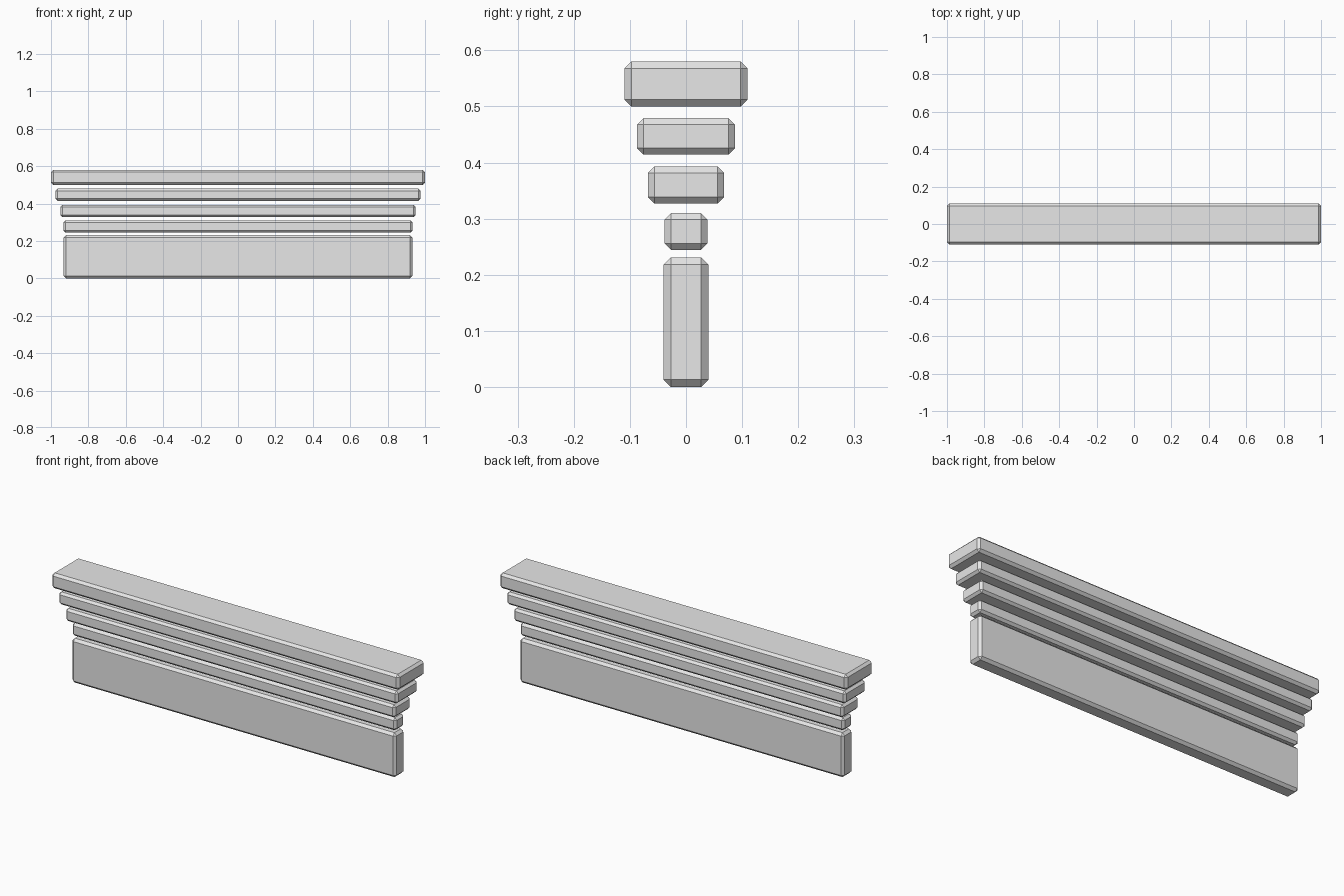
import bpy
import bmesh

default = bpy.data.objects.get("Cube")
if default:
    bpy.data.objects.remove(default, do_unlink=True)

# Single grey stone colour
stone = bpy.data.materials.new("light_grey_stone")
stone.use_nodes = True
GREY = (0.8, 0.8, 0.8, 1)
stone.diffuse_color = GREY
stone.node_tree.nodes["Principled BSDF"].inputs["Base Color"].default_value = GREY


def slab(name, half_x, half_y, bottom, top, chamfer):
    """Chamfered block centred in plan, spanning bottom to top."""
    bm = bmesh.new()
    bmesh.ops.create_cube(bm, size=2)
    half_z = (top - bottom) / 2
    bmesh.ops.scale(bm, vec=(half_x, half_y, half_z), verts=bm.verts)
    bmesh.ops.bevel(bm, geom=bm.edges[:], offset=chamfer, segments=1,
                    affect='EDGES', profile=0.5)
    mesh = bpy.data.meshes.new(name)
    bm.to_mesh(mesh)
    bm.free()
    mesh.materials.append(stone)
    obj = bpy.data.objects.new(name, mesh)
    obj.location.z = (top + bottom) / 2
    bpy.context.collection.objects.link(obj)


# Tall base panel, then four mouldings stepping outward to the cap
slab("base_panel", 0.933, 0.04, 0, 0.231, 0.013)
slab("lower_moulding", 0.933, 0.038, 0.244, 0.31, 0.0115)
slab("middle_moulding", 0.949, 0.068, 0.327, 0.393, 0.0115)
slab("upper_moulding", 0.976, 0.087, 0.414, 0.479, 0.0115)
slab("top_cap", 1.0, 0.11, 0.5, 0.58, 0.0125)
